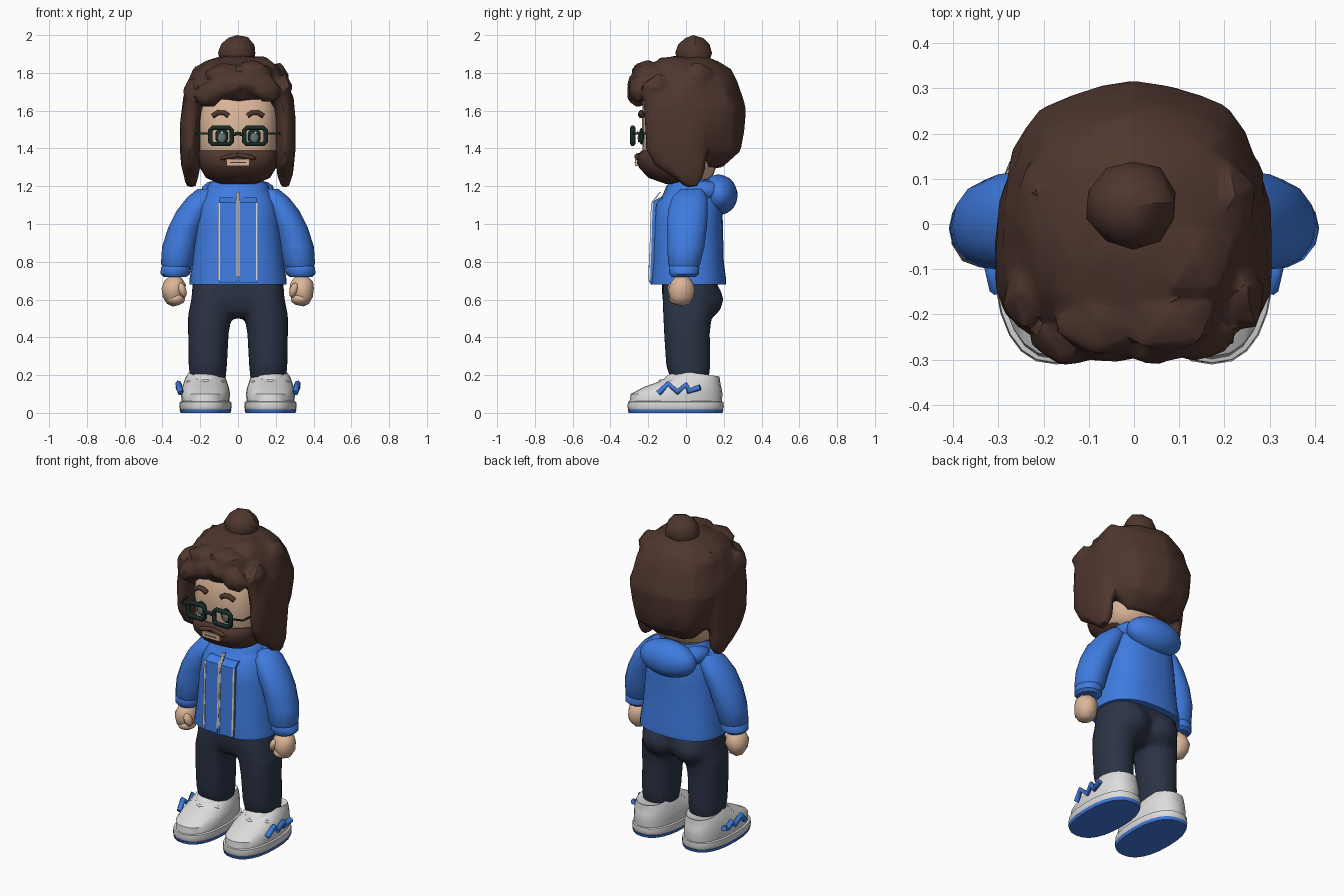
import bpy, bmesh, math, random
from mathutils import Vector

random.seed(4)

def mat(name, r, g, b):
    m = bpy.data.materials.new(name)
    m.diffuse_color = (r, g, b, 1)
    return m

HAIR = mat("brown_hair", 0.078, 0.037, 0.027)
SKIN = mat("skin", 0.72, 0.47, 0.32)
BLUE = mat("jacket_blue", 0.05, 0.2, 0.75)
NAVY = mat("navy_cloth", 0.024, 0.034, 0.06)
WHITE = mat("shoe_white", 0.72, 0.72, 0.72)
FRAME = mat("dark_green_frame", 0.008, 0.025, 0.02)
GREY = mat("iris_grey", 0.14, 0.17, 0.17)
TAN = mat("zip_tan", 0.5, 0.38, 0.26)

def select(ob):
    bpy.ops.object.select_all(action='DESELECT')
    ob.select_set(True)
    bpy.context.view_layer.objects.active = ob

def finish(bm, name, m, angle=40, jitter=0):
    for v in bm.verts:
        v.co += Vector([random.uniform(-jitter, jitter) for _ in range(3)])
    bmesh.ops.recalc_face_normals(bm, faces=bm.faces)
    me = bpy.data.meshes.new(name)
    bm.to_mesh(me)
    bm.free()
    me.materials.append(m)
    ob = bpy.data.objects.new(name, me)
    bpy.context.collection.objects.link(ob)
    select(ob)
    bpy.ops.object.shade_smooth_by_angle(angle=math.radians(angle))
    return ob

def blend(parts, name, voxel, smooth, ratio, angle):
    """Fuse overlapping parts into one chunky low-poly surface."""
    select(parts[0])
    for p in parts:
        p.select_set(True)
    bpy.ops.object.join()
    ob = bpy.context.object
    ob.name = name
    r = ob.modifiers.new("fuse", 'REMESH')
    r.mode, r.voxel_size = 'VOXEL', voxel
    s = ob.modifiers.new("soften", 'SMOOTH')
    s.iterations, s.factor = smooth, .5
    d = ob.modifiers.new("facet", 'DECIMATE')
    d.ratio = ratio
    for k in ("fuse", "soften", "facet"):
        bpy.ops.object.modifier_apply(modifier=k)
    bpy.ops.object.shade_smooth_by_angle(angle=math.radians(angle))
    return ob

def loft(name, m, rings, n=20, p=2.0, angle=40, jitter=0, ridge=0):
    """Stack of horizontal superellipse rings: (z, cx, cy, rx, ry)."""
    bm = bmesh.new()
    rows = []
    for z, cx, cy, rx, ry in rings:
        row = []
        for i in range(n):
            a = 2 * math.pi * i / n
            c, s = math.cos(a), math.sin(a)
            k = 1 + ridge * (1 if i % 3 == 0 else -0.4)
            row.append(bm.verts.new((cx + k * rx * math.copysign(abs(c) ** (2 / p), c),
                                     cy + k * ry * math.copysign(abs(s) ** (2 / p), s), z)))
        rows.append(row)
    for lo, hi in zip(rows, rows[1:]):
        for i in range(n):
            bm.faces.new((lo[i], lo[(i + 1) % n], hi[(i + 1) % n], hi[i]))
    bm.faces.new(rows[0])
    bm.faces.new(rows[-1])
    return finish(bm, name, m, angle, jitter)

def ball(name, m, loc, size, rot=(0, 0, 0), sub=2, angle=40, jitter=0):
    bm = bmesh.new()
    bmesh.ops.create_icosphere(bm, subdivisions=sub, radius=1)
    for v in bm.verts:
        v.co = Vector(a * b for a, b in zip(v.co, size))
    ob = finish(bm, name, m, angle, jitter)
    ob.location, ob.rotation_euler = loc, rot
    return ob

def tube(name, m, pts, r, cyclic=False):
    cu = bpy.data.curves.new(name, 'CURVE')
    cu.dimensions = '3D'
    cu.bevel_depth, cu.bevel_resolution = r, 1
    sp = cu.splines.new('POLY')
    sp.points.add(len(pts) - 1)
    for q, c in zip(sp.points, pts):
        q.co = (*c, 1)
    sp.use_cyclic_u = cyclic
    cu.use_fill_caps = True
    cu.materials.append(m)
    ob = bpy.data.objects.new(name, cu)
    bpy.context.collection.objects.link(ob)
    return ob

def strip(name, m, path, w, t):
    """Thin vertical ribbon following (x, y, z) points, with depth t."""
    bm = bmesh.new()
    rows = [[bm.verts.new((x + dx, y + dy, z)) for dx, dy in
             ((-w, -t), (w, -t), (w, t), (-w, t))] for x, y, z in path]
    for a, b in zip(rows, rows[1:]):
        for i in range(4):
            bm.faces.new((a[i], a[(i + 1) % 4], b[(i + 1) % 4], b[i]))
    bm.faces.new(rows[0])
    bm.faces.new(rows[-1])
    return finish(bm, name, m, 20)

# Head, neck and beard
loft("head", SKIN, [(1.225, 0, .0, .12, .10), (1.26, 0, -.02, .18, .165), (1.33, 0, -.03, .205, .20),
                    (1.5, 0, -.03, .213, .203), (1.66, 0, -.03, .21, .20), (1.74, 0, -.02, .15, .15)], 24, 2.7)
loft("neck", SKIN, [(1.12, 0, .03, .09, .09), (1.26, 0, .03, .09, .09)], 12)
loft("beard", HAIR, [(1.213, 0, -.02, .10, .09), (1.245, 0, -.05, .17, .15), (1.3, 0, -.06, .203, .19),
                     (1.345, 0, -.065, .21, .198), (1.375, 0, -.06, .212, .19), (1.388, 0, -.05, .21, .185)], 24, 2.7)
strip("mouth", SKIN, [(0, -.262, 1.308), (0, -.264, 1.345)], .06, .007)
strip("lip_line", HAIR, [(0, -.266, 1.323), (0, -.266, 1.329)], .042, .006)
for s in (-1, 1):
    ball("moustache", HAIR, (s * .04, -.254, 1.357), (.06, .02, .014), (0, s * .2, 0))

# Hair shell, side locks, swept fringe and crown tufts, fused together
hair = [loft("hair_shell", HAIR, [(1.3, 0, .13, .15, .06), (1.38, 0, .13, .225, .15), (1.48, 0, .115, .265, .185),
                                  (1.6, 0, .10, .28, .21), (1.665, 0, .02, .285, .275), (1.75, 0, 0, .27, .27),
                                  (1.82, 0, 0, .23, .23), (1.865, 0, .01, .165, .165), (1.89, 0, .02, .07, .08)],
             24, 2.15, 28, .006, .025)]
for s in (-1, 1):
    hair.append(loft("side_lock", HAIR, [(1.195, s * .25, .03, .02, .03), (1.25, s * .25, .01, .04, .085),
                                         (1.31, s * .25, -.03, .048, .135), (1.4, s * .252, -.05, .054, .165),
                                         (1.55, s * .252, -.05, .056, .175), (1.68, s * .235, -.06, .058, .17),
                                         (1.78, s * .2, -.05, .04, .11)], 12, 2.3, 35, .005))
    for x, y, z, a, b, c, t in ((.07, -.25, 1.735, .115, .065, .065, .22), (.15, -.25, 1.695, .085, .065, .075, .5),
                                (.225, -.15, 1.7, .06, .10, .09, .4), (.08, -.2, 1.8, .12, .1, .06, .15),
                                (.13, -.06, 1.825, .11, .12, .055, .35), (.2, .06, 1.765, .075, .10, .09, .3)):
        hair.append(ball("hair_tuft", HAIR, (s * x, y, z + s * .01), (a, b, c), (0, s * t, s * .25), 1, 28, .12 * c))
for i in range(5):
    a = math.radians(30 + 30 * i)
    hair.append(ball("back_tuft", HAIR, (.2 * math.cos(a), .05 + .19 * math.sin(a), 1.56), (.075, .06, .21),
                     (0, 0, a - math.pi / 2), 2, 28, .005))
blend(hair, "hair", .014, 2, .1, 32)
ball("hair_bun", HAIR, (-.005, .043, 1.905), (.102, .098, .096), jitter=.004, angle=30)

# Eyes, brows and glasses
for s in (-1, 1):
    ex = s * .09
    ball("eye", FRAME, (ex - s * .004, -.236, 1.465), (.036, .014, .045))
    ball("iris_glow", GREY, (ex - s * .004, -.249, 1.457), (.021, .007, .028))
    ball("eye_glint", WHITE, (ex + .004, -.256, 1.484), (.007, .004, .009), sub=1)
    tube("brow", HAIR, [(s * .05, -.238, 1.572), (s * .072, -.238, 1.588),
                        (s * .105, -.236, 1.59), (s * .135, -.23, 1.572)], .015)
    w, h, k = .057, .043, .014
    tube("glasses_frame", FRAME, [(ex + u, -.282, 1.467 + v) for u, v in
         ((-w, -h + k), (-w + k, -h), (w - k, -h), (w, -h + k), (w, h - k), (w - k, h), (-w + k, h), (-w, h - k))],
         .014, True)
    tube("glasses_temple", FRAME, [(s * .15, -.28, 1.478), (s * .215, -.26, 1.478), (s * .23, -.1, 1.478)], .006)
tube("glasses_bridge", FRAME, [(-.03, -.282, 1.472), (0, -.286, 1.48), (.03, -.282, 1.472)], .011)

# Jacket body, hem, collar and hood
loft("jacket_body", BLUE, [(.68, 0, .012, .258, .2), (.71, 0, .012, .256, .2), (.8, 0, .01, .243, .19),
                           (1.0, 0, .01, .222, .185), (1.1, 0, .015, .205, .178), (1.16, 0, .03, .18, .15),
                           (1.21, 0, .04, .14, .115)], 28, 2.5)
loft("collar", BLUE, [(1.15, 0, .02, .175, .145), (1.2, 0, .025, .165, .13), (1.235, 0, .03, .13, .105)], 16, 2.2)
ball("hood", BLUE, (0, .175, 1.155), (.185, .098, .107), (.15, 0, 0), 3)
for s in (-1, 1):
    ball("hood_side", BLUE, (s * .12, .1, 1.175), (.07, .11, .055), (0, 0, s * .35))
    # raised front panels with zips
    strip("front_panel", BLUE, [(s * .054, -.184, .69), (s * .054, -.176, .9), (s * .054, -.172, 1.05),
                                (s * .054, -.168, 1.115), (s * .052, -.13, 1.14)], .046, .012)
    strip("pocket_zip", WHITE, [(s * .1, -.195, .7), (s * .1, -.187, .9), (s * .1, -.183, 1.05),
                                (s * .1, -.178, 1.115)], .006, .005)
    strip("zip_edge", WHITE, [(s * .006, -.195, .72), (s * .006, -.187, .9), (s * .006, -.183, 1.05),
                              (s * .006, -.178, 1.115), (s * .006, -.135, 1.17)], .003, .004)
strip("zip_teeth", TAN, [(0, -.196, .72), (0, -.188, .9), (0, -.184, 1.05), (0, -.179, 1.115),
                         (0, -.136, 1.17)], .004, .004)

trousers = []
for s in (-1, 1):
    # Sleeves, cuffs and hands
    loft("sleeve", BLUE, [(1.185, s * .17, .03, .045, .06), (1.14, s * .195, .02, .075, .095),
                          (1.07, s * .235, .01, .09, .108), (.98, s * .28, .005, .09, .108),
                          (.88, s * .31, .0, .092, .1), (.79, s * .322, -.01, .086, .088),
                          (.765, s * .325, -.01, .07, .075)], 14)
    loft("cuff", BLUE, [(.785, s * .325, -.01, .07, .075), (.77, s * .328, -.01, .08, .083),
                        (.735, s * .332, -.01, .078, .08), (.72, s * .333, -.012, .06, .065)], 14)
    ball("hand", SKIN, (s * .338, -.022, .65), (.067, .072, .085), (0, s * -.1, 0), 2, 35, .004)
    ball("thumb", SKIN, (s * .295, -.07, .65), (.022, .028, .042), (.2, s * .3, 0))
    ball("fingers", SKIN, (s * .33, -.03, .605), (.052, .062, .038))
    # Trouser legs and seat
    trousers += [loft("trouser_leg", NAVY, [(.17, s * .16, .02, .095, .1), (.25, s * .16, .012, .102, .118),
                                            (.42, s * .157, .005, .108, .122), (.52, s * .148, .008, .117, .13),
                                            (.6, s * .13, .015, .118, .14), (.71, s * .12, .02, .12, .14)], 18, 2.3),
                 ball("trouser_seat", NAVY, (s * .1, .09, .6), (.125, .11, .11))]
    # Shoes
    x = s * .172
    loft("blue_outsole", BLUE, [(0, x, -.055, .132, .248), (.018, x, -.055, .138, .254)], 24, 2.4)
    loft("midsole", WHITE, [(.018, x, -.055, .134, .25), (.03, x, -.055, .139, .256),
                            (.058, x, -.055, .136, .252), (.062, x, -.055, .125, .24)], 24, 2.4)
    upper = loft("shoe_upper", WHITE, [(.055, x, -.055, .126, .245), (.1, x, -.05, .13, .243),
                                       (.135, x, -.02, .124, .208), (.165, x, .02, .114, .165),
                                       (.195, x, .045, .104, .135), (.215, x, .06, .092, .118),
                                       (.205, x, .06, .082, .105)], 24, 2.3, 45)
    for v in upper.data.vertices:  # collar dips toward the heel
        if v.co.z > .16:
            v.co.z -= .14 * max(0, v.co.y - .02)
    ball("shoe_tongue", WHITE, (x, -.065, .188), (.07, .07, .028), (.5, 0, 0))
    tube("shoe_seam", WHITE, [(x - .115, -.02, .13), (x - .09, -.085, .166), (x, -.135, .168),
                              (x + .09, -.085, .166), (x + .115, -.02, .13)], .01)
    # Zigzag ornament on the outer side
    zig = [(-.145, .105), (-.095, .155), (-.045, .11), (.0, .15), (.015, .115), (.075, .135)]
    tube("shoe_zigzag", BLUE, [(s * (.303 + .012 * (i % 2)), y, z) for i, (y, z) in enumerate(zig)], .017)

# Hips join the two legs
trousers.append(loft("hips", NAVY, [(.5, 0, .01, .07, .07), (.535, 0, .015, .19, .12), (.6, 0, .02, .245, .145),
                                    (.71, 0, .02, .24, .15)], 24, 2.4))
blend(trousers, "trousers", .014, 6, .18, 50)
